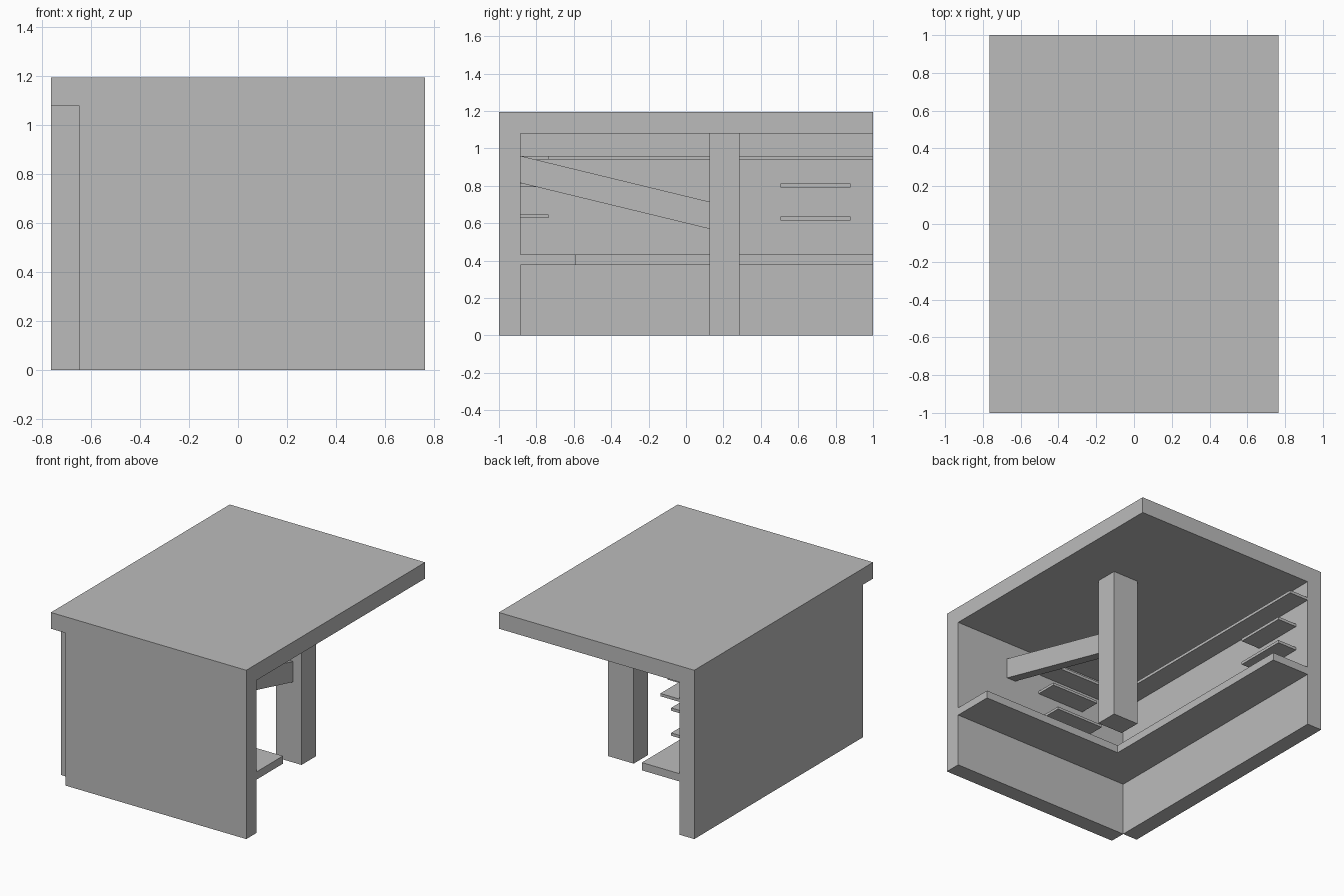
import bpy
import bmesh

cube = bpy.data.objects.get("Cube")
if cube:
    bpy.data.objects.remove(cube, do_unlink=True)

# One plain grey for the whole shelter
grey = bpy.data.materials.new("plain grey")
grey.use_nodes = True
grey.diffuse_color = (0.5, 0.5, 0.5, 1)
grey.node_tree.nodes["Principled BSDF"].inputs["Base Color"].default_value = (0.5, 0.5, 0.5, 1)


def prism(name, outline, place, offset):
    """Extrude an outline: place maps 2D points to 3D, offset is the sweep."""
    mesh = bpy.data.meshes.new(name)
    bm = bmesh.new()
    face = bm.faces.new([bm.verts.new(place(a, b)) for a, b in outline])
    ext = bmesh.ops.extrude_face_region(bm, geom=[face])
    verts = [g for g in ext["geom"] if isinstance(g, bmesh.types.BMVert)]
    bmesh.ops.translate(bm, verts=verts, vec=offset)
    bmesh.ops.recalc_face_normals(bm, faces=bm.faces)
    bm.to_mesh(mesh)
    bm.free()
    mesh.materials.append(grey)
    obj = bpy.data.objects.new(name, mesh)
    bpy.context.scene.collection.objects.link(obj)
    return obj


def slab(name, outline, z0, z1):
    return prism(name, outline, lambda x, y: (x, y, z0), (0, 0, z1 - z0))


def rect(x0, x1, y0, y1):
    return [(x0, y0), (x1, y0), (x1, y1), (x0, y1)]


W, D = 0.765, 1.0           # half width and half depth
IX, IY = -0.65, -0.885      # inner faces of the two walls
ROOF = 1.08                 # underside of the roof


def corner_shelf(name, depth, x_end, z0, z1):
    """L-shaped shelf running along both walls."""
    outline = [(IX, IY), (x_end, IY), (x_end, IY + depth),
               (IX + depth, IY + depth), (IX + depth, D), (IX, D)]
    return slab(name, outline, z0, z1)


# Roof, walls and post
slab("roof", rect(-W, W, -D, D), ROOF, 1.195)
slab("front_wall", rect(IX, W, -D, IY), 0, ROOF)
slab("right_wall", rect(-W, IX, IY, D), 0, ROOF)
slab("post", rect(0.21, 0.41, 0.125, 0.285), 0, ROOF)

# Sloping beam from the front wall down to the post
prism("sloping_beam", [(IY, 0.96), (IY, 0.815), (0.125, 0.57), (0.125, 0.715)],
      lambda y, z: (0.275, y, z), (0.07, 0, 0))

# Counter and high shelf around the corner
corner_shelf("counter", 0.295, W, 0.377, 0.432)
corner_shelf("high_shelf", 0.15, 0.06, 0.94, 0.96)

# Short shelves on each wall
for level, z in (("upper", 0.792), ("lower", 0.615)):
    slab(level + "_right_shelf", rect(IX, IX + 0.15, 0.505, 0.88), z, z + 0.02)
for level, x, z in (("upper", 0.075, 0.795), ("lower", 0.035, 0.628)):
    slab(level + "_front_shelf", rect(x - 0.375, x, IY, IY + 0.15), z, z + 0.018)
